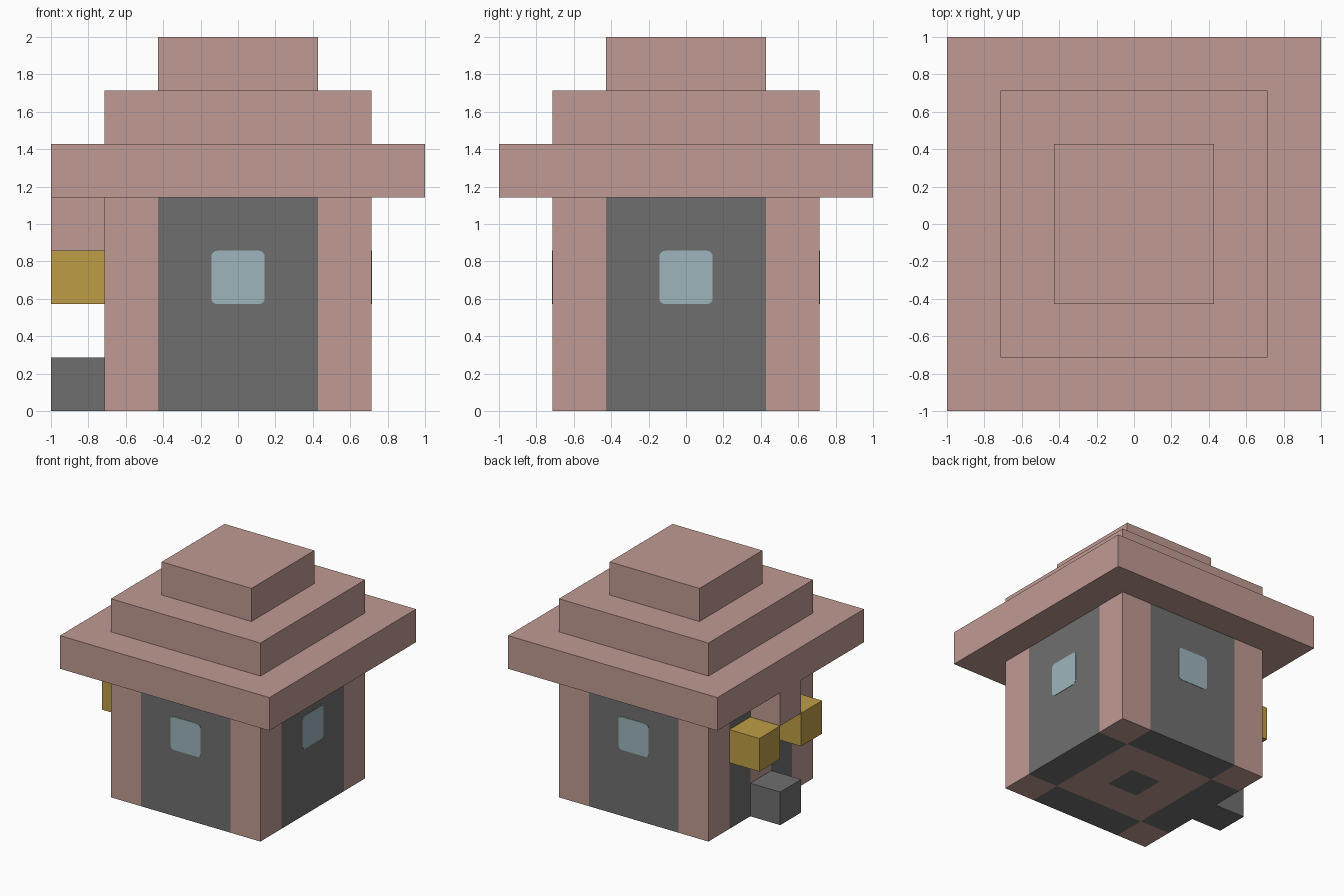
import bpy
import bmesh
from math import pi
from mathutils import Matrix, Vector

old = bpy.data.objects.get("Cube")
if old:
    bpy.data.objects.remove(old, do_unlink=True)

U = 2 / 7  # one block


def material(name, rgb):
    mat = bpy.data.materials.new(name)
    mat.use_nodes = True
    mat.diffuse_color = (*rgb, 1)
    mat.node_tree.nodes["Principled BSDF"].inputs["Base Color"].default_value = (*rgb, 1)
    return mat


pink = material("dusty pink", (0.527, 0.323, 0.292))
grey = material("stone grey", (0.159, 0.159, 0.159))
gold = material("lantern gold", (0.515, 0.337, 0.061))
glass = material("pale blue glass", (0.337, 0.462, 0.503))


def finish(name, bm, *mats):
    mesh = bpy.data.meshes.new(name)
    bm.to_mesh(mesh)
    bm.free()
    for mat in mats:
        mesh.materials.append(mat)
    obj = bpy.data.objects.new(name, mesh)
    bpy.context.collection.objects.link(obj)
    return obj


def box_mesh(center, size):
    bm = bmesh.new()
    bmesh.ops.create_cube(bm, size=1, matrix=Matrix.Translation(center) @ Matrix.Diagonal((*size, 1)))
    return bm


def block(name, mat, x, y, z, w=1, d=1, h=1):
    """Box in block units; z is its underside."""
    finish(name, box_mesh(Vector((x, y, z + h / 2)) * U, Vector((w, d, h)) * U), mat)


# House body, cut along the block lines and coloured by cell
bm = box_mesh(Vector((0, 0, 2)) * U, Vector((5, 5, 4)) * U)
cuts = [(axis, at) for axis in (0, 1) for at in (-1.5, -0.5, 0.5, 1.5)] + [(2, 1), (2, 3)]
for axis, at in cuts:
    normal, point = Vector((0, 0, 0)), Vector((0, 0, 0))
    normal[axis], point[axis] = 1, at * U
    bmesh.ops.bisect_plane(bm, geom=bm.verts[:] + bm.edges[:] + bm.faces[:],
                           plane_co=point, plane_no=normal)
for f in bm.faces:
    c = f.calc_center_median() / U
    corner = abs(c.x) > 1.5 and abs(c.y) > 1.5
    if abs(f.normal.z) > 0.5:  # floor: grey border and centre
        border = max(abs(c.x), abs(c.y)) > 1.5
        centre = max(abs(c.x), abs(c.y)) < 0.5
        f.material_index = int((border and not corner) or centre)
    else:  # walls: pink corner posts and pink door
        door = c.x < -2 and abs(c.y) < 0.5 and 1 < c.z < 3
        f.material_index = int(not corner and not door)
finish("house_body", bm, pink, grey)

# Stepped roof
for i, (name, width) in enumerate((("roof_eaves", 7), ("roof_middle", 5), ("roof_top", 3))):
    block(name, pink, 0, 0, 4 + i, width, width)

# Rounded windows on the three plain walls
for name, angle in (("front_window", -pi / 2), ("side_window", 0), ("back_window", pi / 2)):
    bm = box_mesh(Vector((2.5 * U, 0, 2.5 * U)), Vector((0.006, U, U)))
    edges = [e for e in bm.edges if abs((e.verts[0].co - e.verts[1].co).x) > 0.001]
    bmesh.ops.bevel(bm, geom=edges, offset=0.03, segments=3, profile=0.5, affect='EDGES')
    bmesh.ops.rotate(bm, verts=bm.verts, cent=(0, 0, 0), matrix=Matrix.Rotation(angle, 3, 'Z'))
    finish(name, bm, glass)

# Entrance: step, canopy and a lantern on each side of the door
block("door_step", grey, -3, 0, 0)
block("door_canopy", pink, -3, 0, 3)
for name, y in (("front_lantern", -1), ("back_lantern", 1)):
    block(name, gold, -3, y, 2)
